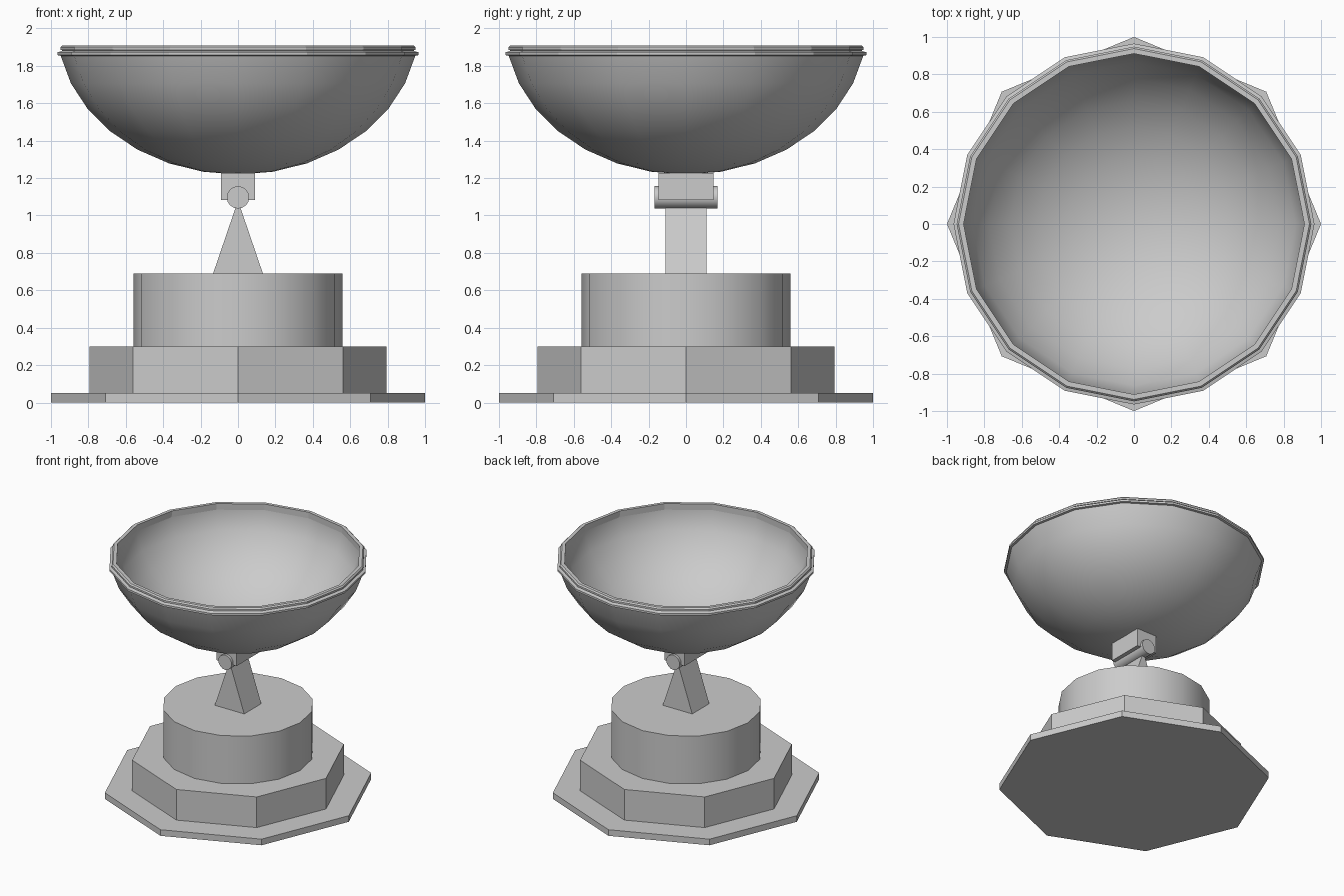
import bpy, bmesh, math
from math import sin, cos, radians

if "Cube" in bpy.data.objects:
    bpy.data.objects.remove(bpy.data.objects["Cube"])


def finish(bm, name, smooth):
    bmesh.ops.remove_doubles(bm, verts=bm.verts, dist=1e-4)
    bmesh.ops.recalc_face_normals(bm, faces=bm.faces)
    me = bpy.data.meshes.new(name)
    bm.to_mesh(me)
    bm.free()
    ob = bpy.data.objects.new(name, me)
    bpy.context.collection.objects.link(ob)
    if smooth:
        me.shade_smooth()
        me.set_sharp_from_angle(angle=radians(35))
    return ob


def lathe(name, profile, sides, closed=False, smooth=True):
    """Revolve (radius, z) points around z."""
    bm = bmesh.new()
    pts = profile + profile[:1] if closed else profile
    vs = [bm.verts.new((r, 0, z)) for r, z in pts]
    edges = [bm.edges.new(p) for p in zip(vs, vs[1:])]
    bmesh.ops.spin(bm, geom=vs + edges, cent=(0, 0, 0), axis=(0, 0, 1),
                   angle=math.tau, steps=sides, use_duplicate=False)
    return finish(bm, name, smooth)


def prism(name, outline, y, smooth=False):
    """Extrude an (x, z) outline from -y to y."""
    bm = bmesh.new()
    face = bm.faces.new([bm.verts.new((x, -y, z)) for x, z in outline])
    new = bmesh.ops.extrude_face_region(bm, geom=[face], use_keep_orig=True)
    for v in new["geom"]:
        if isinstance(v, bmesh.types.BMVert):
            v.co.y = y
    return finish(bm, name, smooth)


def drum(name, r, z0, z1, sides, smooth=False):
    bm = bmesh.new()
    ends = []
    for z in (z0, z1):
        ends.append([bm.verts.new((r * cos(math.tau * i / sides),
                                   r * sin(math.tau * i / sides), z))
                     for i in range(sides)])
        bm.faces.new(ends[-1])
    for i in range(sides):
        j = (i + 1) % sides
        bm.faces.new((ends[0][i], ends[0][j], ends[1][j], ends[1][i]))
    return finish(bm, name, smooth)


# Stepped base
drum("base_plate", 1.0, 0, 0.05, 8)
drum("base_step", 0.795, 0.05, 0.30, 8)
drum("turntable", 0.56, 0.30, 0.69, 16, smooth=True)

# Support wedge, hinge pin and dish mount
prism("support_wedge", [(-0.133, 0.69), (0.133, 0.69), (0, 1.08)], 0.11)
prism("hinge_pin", [(0.06 * cos(math.tau * i / 16), 1.097 + 0.06 * sin(math.tau * i / 16))
                    for i in range(16)], 0.168, smooth=True)
prism("dish_mount", [(-0.09, 1.083), (0.09, 1.083), (0.09, 1.228), (-0.09, 1.228)], 0.147)

# Dish: thin bowl with outer and inner skins
steps = [radians(11.25 * i) for i in range(8)]
outer = [(0.967 * sin(a), 2.009 - 0.79 * cos(a)) for a in steps]
inner = [(0.935 * sin(a), 2.009 - 0.77 * cos(a)) for a in steps]
lathe("dish", outer + [(0.911, 1.909)] + inner[::-1], 16)

# Faceted rim: upper lip and lower band with a groove between
lathe("dish_rim", [(0.945, 1.853), (0.965, 1.857), (0.965, 1.873), (0.947, 1.877),
                   (0.938, 1.882), (0.948, 1.886), (0.948, 1.900), (0.938, 1.91),
                   (0.911, 1.91), (0.912, 1.86)], 16, closed=True, smooth=False)
